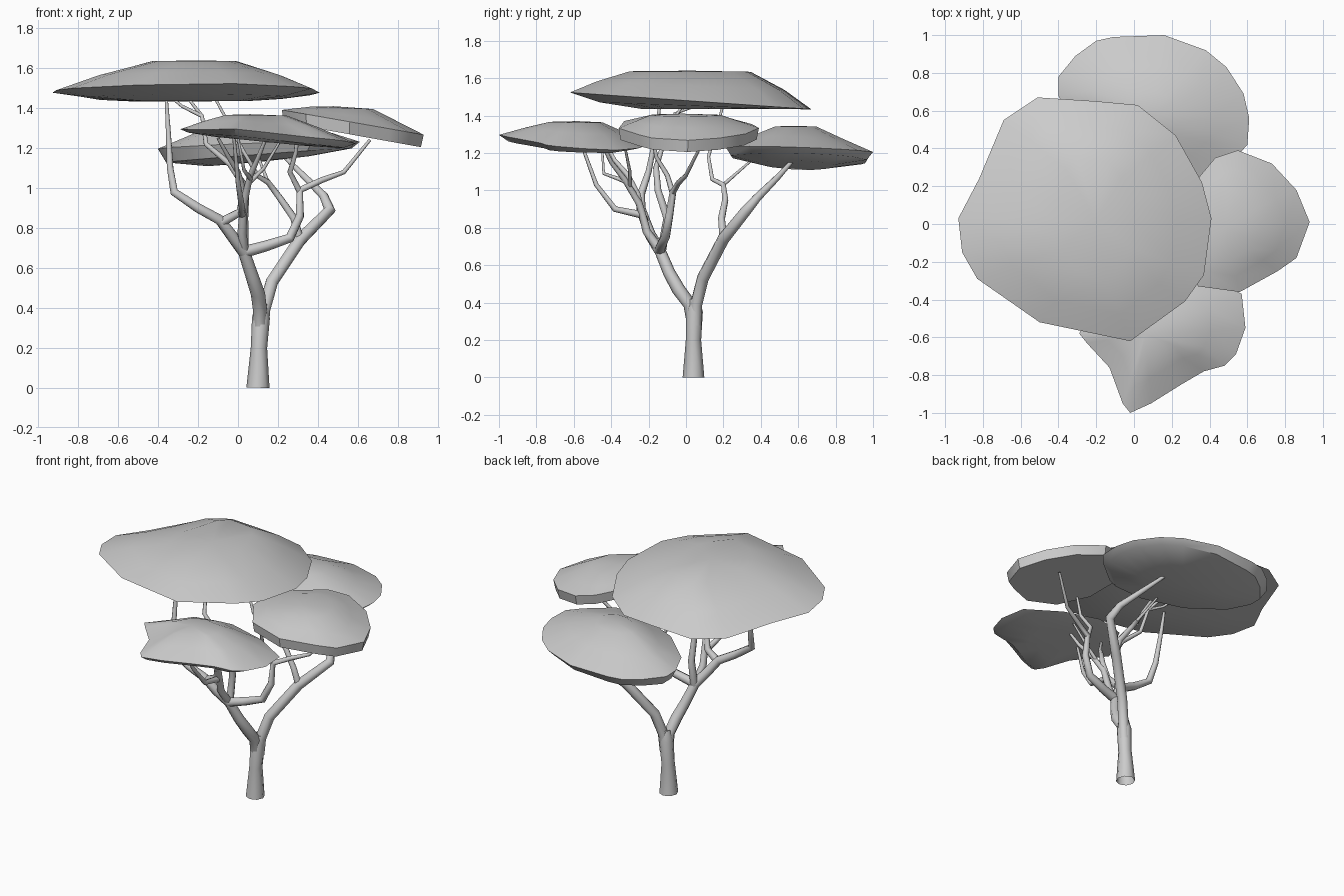
import bpy
import bmesh
import math

default_cube = bpy.data.objects.get("Cube")
if default_cube:
    bpy.data.objects.remove(default_cube, do_unlink=True)

# One plain grey for the whole tree
grey = bpy.data.materials.new("plain_grey")
grey.use_nodes = True
grey_value = (0.6, 0.6, 0.6, 1)
grey.diffuse_color = grey_value
grey.node_tree.nodes["Principled BSDF"].inputs["Base Color"].default_value = grey_value


def select_only(item):
    bpy.ops.object.select_all(action="DESELECT")
    item.select_set(True)
    bpy.context.view_layer.objects.active = item


def finish(item, angle):
    item.data.materials.clear()
    item.data.materials.append(grey)
    select_only(item)
    bpy.ops.object.shade_smooth_by_angle(angle=math.radians(angle))


def plane_height(plane, x, y):
    """Height of a tilted plane given as (height, slope in x, slope in y)."""
    return plane[0] + plane[1] * x + plane[2] * y


def crown(name, outline, apex, rim, top, bottom, upper, lower):
    """Shallow dome over an outline. Upper and lower rings are
    (scale in x, scale in y, blend from the rim plane to the top or bottom plane)."""
    mesh = bmesh.new()

    def ring(scale_x, scale_y, blend, plane):
        verts = []
        for x, y in outline:
            rim_z = plane_height(rim, x, y)
            new_x = apex[0] + (x - apex[0]) * scale_x
            new_y = apex[1] + (y - apex[1]) * scale_y
            level = plane_height(plane, new_x, new_y)
            verts.append(mesh.verts.new((new_x, new_y, rim_z + (level - rim_z) * blend)))
        return verts

    count = len(outline)
    rim_ring = ring(1, 1, 0, top)
    for plane, rings in ((top, upper), (bottom, lower)):
        previous = rim_ring
        for scale_x, scale_y, blend in rings:
            current = ring(scale_x, scale_y, blend, plane)
            for i in range(count):
                j = (i + 1) % count
                mesh.faces.new((previous[i], previous[j], current[j], current[i]))
            previous = current
        centre = mesh.verts.new((*apex, plane_height(plane, *apex)))
        for i in range(count):
            mesh.faces.new((previous[i], previous[(i + 1) % count], centre))
    bmesh.ops.recalc_face_normals(mesh, faces=mesh.faces)
    data = bpy.data.meshes.new(name)
    mesh.to_mesh(data)
    mesh.free()
    item = bpy.data.objects.new(name, data)
    bpy.context.collection.objects.link(item)
    finish(item, 35)


def branch(name, radii, points):
    """Round limb along a path; radii are spread evenly from start to end."""
    curve = bpy.data.curves.new(name, "CURVE")
    curve.dimensions = "3D"
    curve.bevel_depth = 1
    curve.bevel_resolution = 2
    spline = curve.splines.new("POLY")
    spline.points.add(len(points) - 1)
    for i, (point, place) in enumerate(zip(spline.points, points)):
        point.co = (*place, 1)
        position = i / (len(points) - 1) * (len(radii) - 1)
        k = min(int(position), len(radii) - 2)
        point.radius = radii[k] + (radii[k + 1] - radii[k]) * (position - k)
    item = bpy.data.objects.new(name, curve)
    bpy.context.collection.objects.link(item)
    select_only(item)
    bpy.ops.object.convert(target="MESH")
    finish(bpy.context.object, 60)


# Four leaf crowns
crown("top_crown",
      [(-.93, .03), (-.91, -.15), (-.83, -.29), (-.5, -.52), (-.02, -.62),
       (.27, -.41), (.37, -.27), (.41, .03), (.36, .22), (.22, .47),
       (.02, .63), (-.2, .65), (-.51, .67), (-.69, .55), (-.82, .24)],
      apex=(-.2, .02), rim=(1.48, 0, -.07), top=(1.64, 0, 0), bottom=(1.435, 0, 0),
      upper=[(.7, .78, .5), (.32, .5, .97)], lower=[(.75, .75, .6), (.4, .4, 1)])
crown("back_crown",
      [(-.4, .78), (-.31, .89), (-.2, .97), (-.11, .99), (.16, 1), (.38, .92),
       (.49, .83), (.58, .69), (.61, .56), (.6, .42), (.53, .34), (.37, .21),
       (.15, .22), (-.12, .33), (-.33, .52), (-.4, .68)],
      apex=(.1, .58), rim=(1.23, .03, -.03), top=(1.345, 0, 0), bottom=(1.12, .1, 0),
      upper=[(.65, .62, .5), (.28, .28, .97)], lower=[(.92, .92, .6), (.5, .5, .95)])
crown("left_crown",
      [(.55, .39), (.73, .32), (.86, .18), (.93, .01), (.86, -.18), (.76, -.25),
       (.56, -.36), (.34, -.33), (.22, -.15), (.22, .1), (.43, .35)],
      apex=(.48, -.02), rim=(1.43, -.175, 0), top=(1.41, 0, 0), bottom=(1.37, -.18, 0),
      upper=[(.72, .75, .45), (.44, .5, .9)], lower=[(.97, .97, 1), (.5, .5, 1)])
crown("front_crown",
      [(-.02, -1), (.09, -.95), (.25, -.85), (.37, -.78), (.48, -.75), (.54, -.69),
       (.59, -.55), (.57, -.37), (.35, -.25), (.1, -.2), (-.12, -.28), (-.29, -.58),
       (-.25, -.63), (-.13, -.76), (-.06, -.95)],
      apex=(.06, -.58), rim=(1.24, -.08, -.055), top=(1.37, 0, 0), bottom=(1.245, -.1, 0),
      upper=[(.65, .65, .55), (.35, .35, .95)], lower=[(.88, .88, .7), (.5, .5, 1)])

# Trunk and the two main limbs
branch("trunk", [.058, .041, .045, .03],
       [(.1, .04, 0), (.105, .04, .2), (.115, .045, .35), (.12, .045, .42)])
branch("back_limb", [.034, .032, .01],
       [(.12, .05, .28), (.13, .055, .39), (.17, .09, .53), (.31, .2, .74), (.46, .32, .89),
        (.43, .38, .96), (.32, .49, 1.07), (.22, .58, 1.17)])
branch("front_limb", [.034, .036, .03],
       [(.11, .04, .28), (.11, .02, .39), (.1, -.04, .47), (.07, -.09, .56), (.03, -.14, .68)])

# Branches under the back crown
branch("back_inner_branch", [.022, .007],
       [(.31, .2, .74), (.28, .19, .85), (.21, .21, .95), (.15, .2, 1.03),
        (.1, .14, 1.06), (.03, .12, 1.18), (-.12, .2, 1.46)])
branch("back_inner_twig", [.01, .006], [(.15, .2, 1.03), (.1, .35, 1.16)])

# Branches to the right and up to the top crown
branch("right_branch", [.032, .024, .008],
       [(.03, -.14, .68), (-.03, -.19, .76), (-.09, -.22, .84), (-.2, -.24, .9),
        (-.32, -.24, .98), (-.34, -.2, 1.1), (-.35, -.16, 1.3), (-.36, -.14, 1.46)])
branch("right_upright", [.024, .008],
       [(-.08, -.22, .83), (.01, -.24, .88), (.03, -.26, .98), (0, -.31, 1.08),
        (-.05, -.38, 1.16), (-.1, -.43, 1.25)])
branch("top_branch", [.024, .007],
       [(.03, -.13, .68), (.03, -.1, .85), (.04, -.15, 1), (-.04, -.16, 1.12),
        (-.16, -.13, 1.22), (-.18, -.08, 1.36), (-.25, -.02, 1.45)])
branch("top_twig", [.01, .006], [(-.18, -.08, 1.36), (-.28, -.06, 1.41), (-.33, .05, 1.45)])

# Branches to the left crown
branch("left_branch", [.03, .02, .008],
       [(.03, -.14, .68), (.14, -.13, .71), (.26, -.11, .75), (.31, -.09, .86),
        (.31, -.07, .99), (.42, -.04, 1.04), (.53, 0, 1.08), (.66, .08, 1.24)])
branch("left_upright", [.016, .008],
       [(.31, -.07, .98), (.26, -.1, 1.08), (.29, -.16, 1.18), (.3, -.18, 1.31)])

# Branches to the front crown
branch("front_branch", [.026, .008],
       [(.03, -.14, .68), (.02, -.21, .78), (.03, -.25, .93), (.06, -.33, 1.06),
        (.1, -.4, 1.15), (.14, -.45, 1.25)])
branch("front_outer_branch", [.02, .008],
       [(.02, -.24, .87), (.02, -.38, .9), (0, -.48, 1.03), (-.02, -.56, 1.25)])
branch("front_twig", [.012, .006],
       [(.06, -.33, 1.05), (.03, -.44, 1.09), (0, -.45, 1.25)])
branch("front_side_twig", [.012, .006],
       [(.05, -.3, 1.02), (.13, -.3, 1.1), (.22, -.33, 1.25)])
